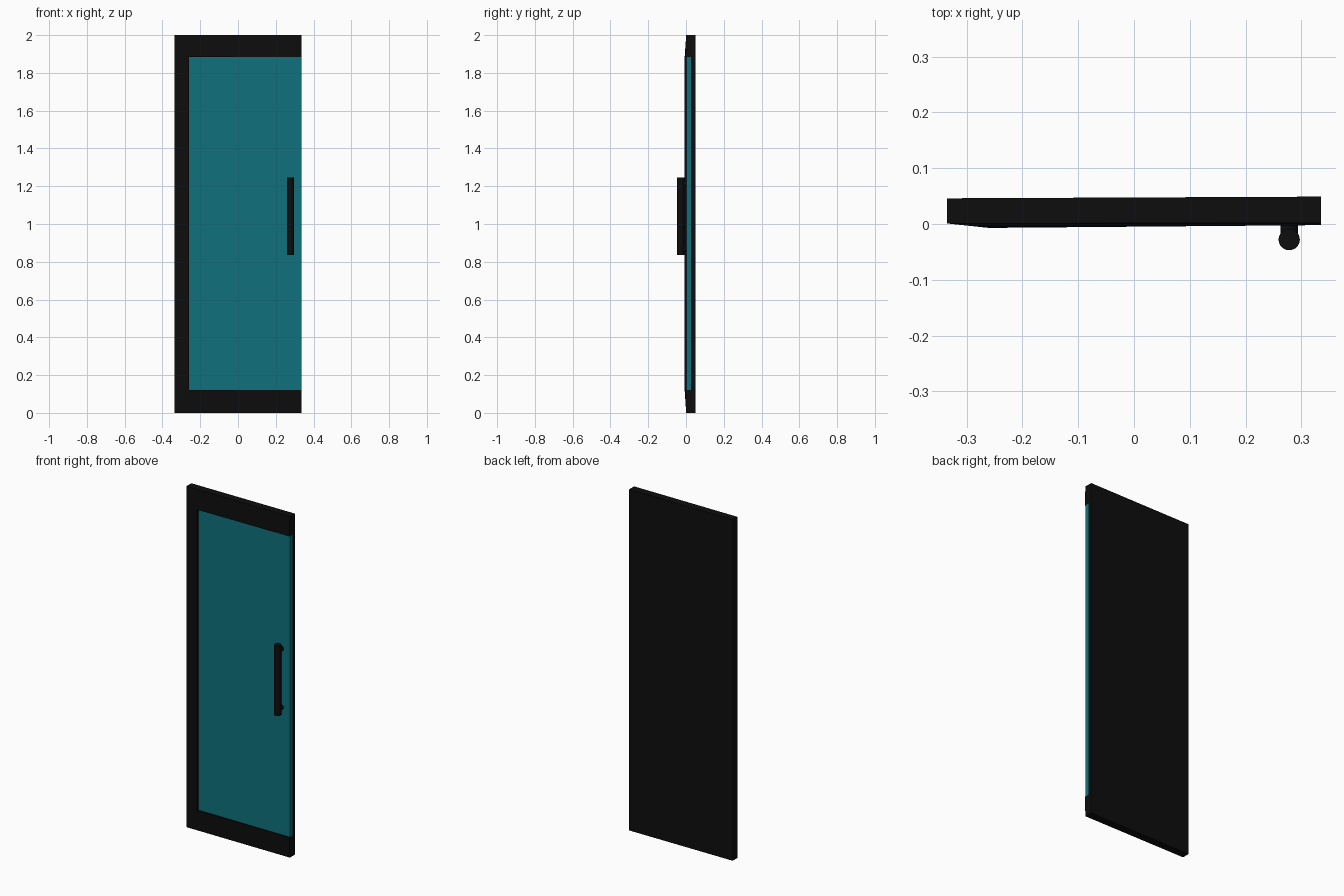
import bpy, bmesh
from mathutils import Vector

if "Cube" in bpy.data.objects:
    bpy.data.objects.remove(bpy.data.objects["Cube"])


def material(name, rgb):
    m = bpy.data.materials.new(name)
    m.diffuse_color = (*rgb, 1)
    m.use_nodes = True
    m.node_tree.nodes["Principled BSDF"].inputs["Base Color"].default_value = m.diffuse_color
    return m


BLACK = material("black_metal", (0.004, 0.004, 0.004))
TEAL = material("teal_glass", (0.005, 0.165, 0.2))


def loft(name, sections, mat):
    """Capped solid running through a list of equal-length cross-sections."""
    bm = bmesh.new()
    rings = [[bm.verts.new(p) for p in s] for s in sections]
    for a, b in zip(rings, rings[1:]):
        for i in range(len(a)):
            j = (i + 1) % len(a)
            bm.faces.new((a[i], a[j], b[j], b[i]))
    bm.faces.new(rings[0])
    bm.faces.new(rings[-1])
    bmesh.ops.recalc_face_normals(bm, faces=bm.faces)
    mesh = bpy.data.meshes.new(name)
    bm.to_mesh(mesh)
    bm.free()
    ob = bpy.data.objects.new(name, mesh)
    bpy.context.collection.objects.link(ob)
    mesh.materials.append(mat)
    return ob


def slab(name, x0, x1, z0, z1, left, right, mat):
    """Flat panel; left and right give (front y, back y) at each end."""
    def end(x, ys):
        f, b = ys
        return [(x, f, z0), (x, b, z0), (x, b, z1), (x, f, z1)]
    return loft(name, [end(x0, left), end(x1, right)], mat)


def rod(name, a, b, r, sides, mat):
    a, b = Vector(a), Vector(b)
    d = b - a
    bpy.ops.mesh.primitive_cylinder_add(
        vertices=sides, radius=r, depth=d.length, location=(a + b) / 2,
        rotation=d.to_track_quat('Z', 'Y').to_euler())
    ob = bpy.context.object
    ob.name = name
    ob.data.materials.append(mat)
    bpy.ops.object.shade_smooth_by_angle()
    return ob


W, H = 0.335, 2.0
XI, ZB, ZT = -0.26, 0.12, 1.885   # opening of the frame
MID = 0.027                       # front of the backing panel

# Three-sided frame with a face that slopes outward to the opening
corners = [  # outer x, z, front y; inner x, z, front y
    (W, 0, 0.002, W, ZB, -0.002),
    (-W, 0, 0.001, XI, ZB, -0.007),
    (-W, H, 0.001, XI, ZT, -0.007),
    (W, H, 0.002, W, ZT, -0.002)]
loft("door_frame", [
    [(ox, MID, oz), (ox, oy, oz), (ix, iy, iz), (ix, MID, iz)]
    for ox, oz, oy, ix, iz, iy in corners], BLACK)

# Backing panel and glass, open at the right edge
slab("back_panel", -W, W, 0, H, (MID, 0.046), (MID, 0.049), BLACK)
slab("glass", XI, W, ZB, ZT, (0.003, MID), (0.003, MID), TEAL)

# Pull handle on two posts
HX, HY, HZ = 0.278, -0.028, 1.04
rod("handle_bar", (HX, HY, HZ - 0.205), (HX, HY, HZ + 0.205), 0.019, 32, BLACK)
for side, s in (("lower", -1), ("upper", 1)):
    z = HZ + s * 0.172
    rod(f"handle_post_{side}", (HX, HY, z), (HX, 0.006, z), 0.016, 24, BLACK)
